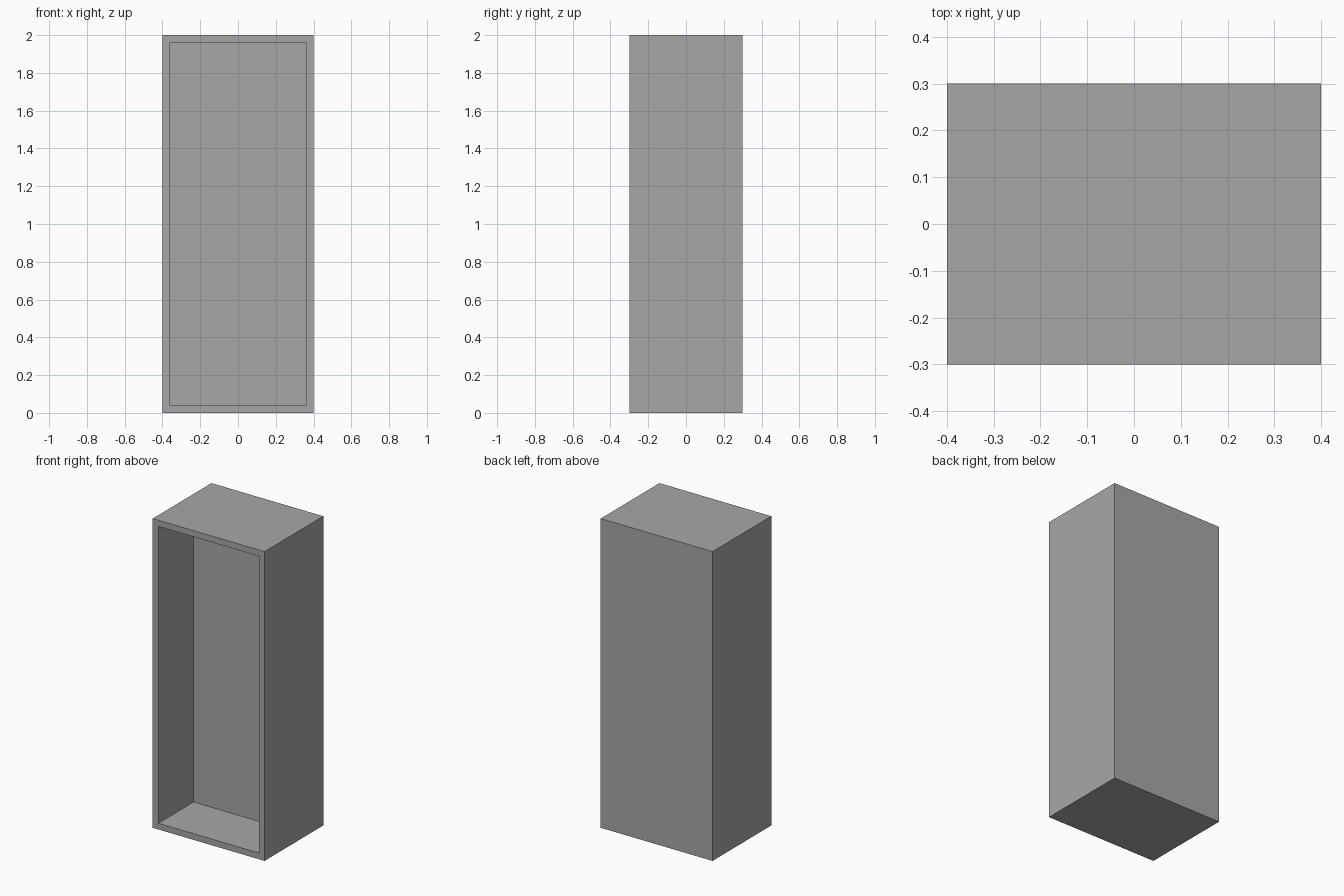
import bpy, bmesh

if "Cube" in bpy.data.objects:
    bpy.data.objects.remove(bpy.data.objects["Cube"])

W, D, H = 0.8, 0.6, 2.0
WALL, RECESS = 0.04, 0.36

bm = bmesh.new()

# Outer cabinet block standing on the floor
bmesh.ops.create_cube(bm, size=1.0)
bmesh.ops.scale(bm, vec=(W, D, H), verts=bm.verts)
bmesh.ops.translate(bm, vec=(0, 0, H / 2), verts=bm.verts)

# Front rim, then the open compartment pushed in from the front
bm.normal_update()
front = min(bm.faces, key=lambda f: f.calc_center_median().y)
bmesh.ops.inset_region(bm, faces=[front], thickness=WALL, use_even_offset=True)
walls = bmesh.ops.extrude_discrete_faces(bm, faces=[front])
back_panel = walls["faces"][0]
bmesh.ops.translate(bm, vec=(0, RECESS, 0), verts=back_panel.verts)
bmesh.ops.recalc_face_normals(bm, faces=bm.faces)

mesh = bpy.data.meshes.new("cabinet_shell")
bm.to_mesh(mesh)
bm.free()
cabinet = bpy.data.objects.new("cabinet_shell", mesh)
bpy.context.collection.objects.link(cabinet)

# Darker grey finish
grey = bpy.data.materials.new("dark_grey")
grey.diffuse_color = (0.39, 0.39, 0.39, 1.0)
grey.use_nodes = True
grey.node_tree.nodes["Principled BSDF"].inputs["Base Color"].default_value = grey.diffuse_color
mesh.materials.append(grey)
